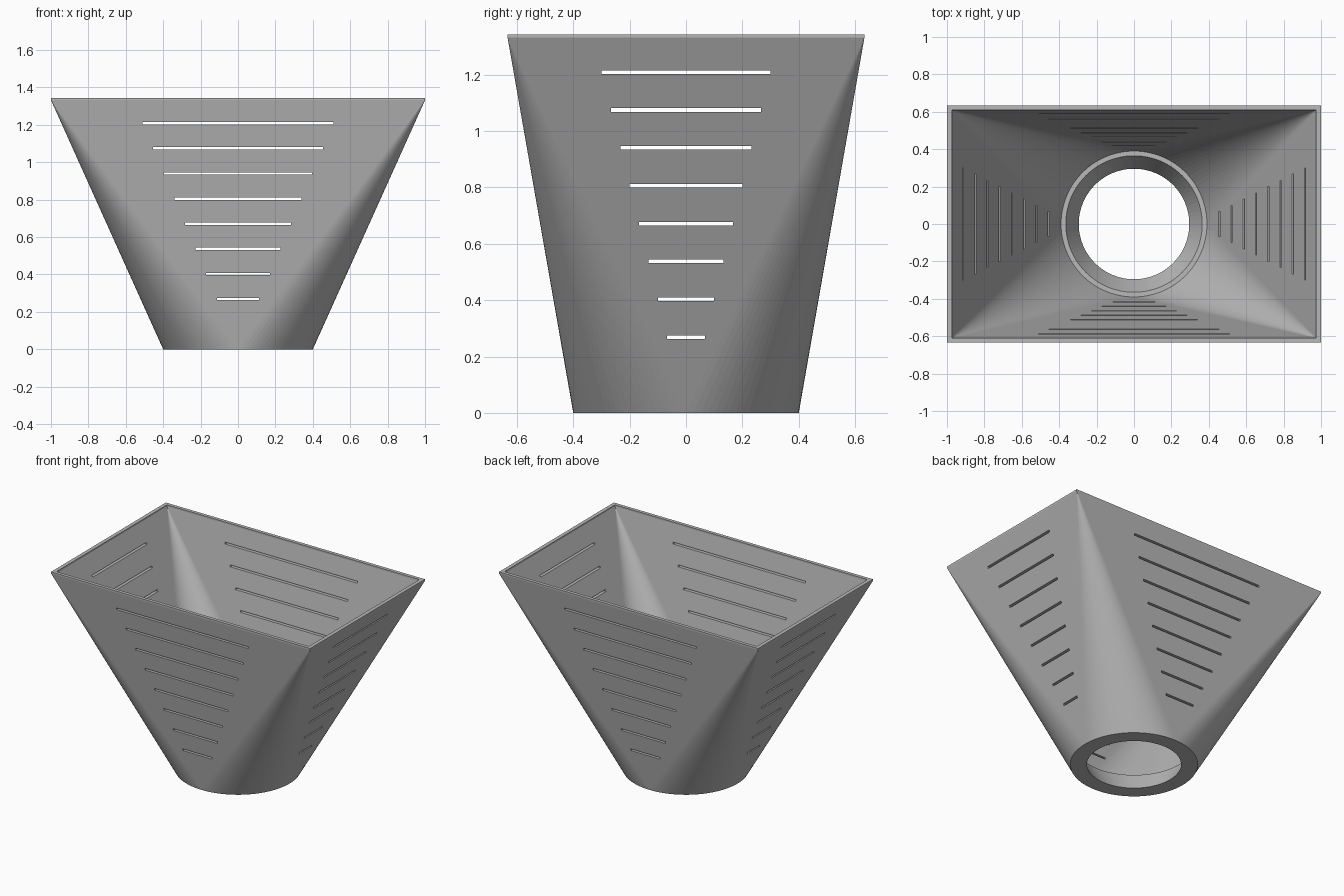
import bpy, bmesh, math
from mathutils import Matrix, Vector

cube = bpy.data.objects.get("Cube")
if cube:
    bpy.data.objects.remove(cube)

HEIGHT = 1.343
STEP = HEIGHT / 10      # vertical spacing of the slots
SLOT = 0.0125           # slot height
SIDES = 96

grey = bpy.data.materials.new("plain grey")
grey.use_nodes = True
grey.diffuse_color = (0.48, 0.48, 0.48, 1)
grey.node_tree.nodes["Principled BSDF"].inputs["Base Color"].default_value = (0.48, 0.48, 0.48, 1)


def circle(radius, z):
    angles = [2 * math.pi * i / SIDES for i in range(SIDES)]
    return [Vector((radius * math.cos(a), radius * math.sin(a), z)) for a in angles]


def rectangle(x, y, z):
    return [Vector((sx * x, sy * y, z)) for sx in (-1, 1) for sy in (-1, 1)]


def make_object(name, bm):
    bmesh.ops.recalc_face_normals(bm, faces=bm.faces)
    mesh = bpy.data.meshes.new(name)
    bm.to_mesh(mesh)
    bm.free()
    mesh.materials.append(grey)
    obj = bpy.data.objects.new(name, mesh)
    bpy.context.collection.objects.link(obj)
    return obj


def hull(name, points):
    """Solid stretched over the given rings."""
    bm = bmesh.new()
    for p in points:
        bm.verts.new(p)
    bmesh.ops.convex_hull(bm, input=bm.verts[:])
    bmesh.ops.dissolve_limit(bm, angle_limit=math.radians(0.2),
                             verts=bm.verts[:], edges=bm.edges[:])
    return make_object(name, bm)


def slots(name, half_width, along_x):
    """Stack of thin bars that widen towards the top."""
    bm = bmesh.new()
    for k in range(2, 10):
        width = 2 * half_width * k
        size = (3, width, SLOT) if along_x else (width, 3, SLOT)
        matrix = Matrix.Translation((0, 0, STEP * k)) @ Matrix.Diagonal((*size, 1))
        bmesh.ops.create_cube(bm, size=1, matrix=matrix)
    return make_object(name, bm)


# Outer shell: round foot blending to a rectangular mouth with a thin upright lip
funnel = hull("funnel", circle(0.4, 0) + rectangle(1, 0.633, HEIGHT - 0.011)
              + rectangle(1, 0.633, HEIGHT))

# Hollow, tapered outlet and the slots through each pair of walls
cutters = [
    hull("cavity_cutter", circle(0.39, STEP) + rectangle(0.974, 0.609, HEIGHT - 0.011)
         + rectangle(0.974, 0.609, HEIGHT + 0.1)),
    hull("outlet_cutter", circle(0.285, -0.02) + circle(0.373, 0.15)),
    slots("front_slot_cutter", 0.0567, False),
    slots("side_slot_cutter", 0.0333, True),
]

bpy.context.view_layer.objects.active = funnel
for cutter in cutters:
    cutter.hide_render = True
    mod = funnel.modifiers.new(cutter.name, "BOOLEAN")
    mod.operation = "DIFFERENCE"
    mod.solver = "EXACT"
    mod.object = cutter
    bpy.ops.object.modifier_apply(modifier=mod.name)
    bpy.data.objects.remove(cutter)
